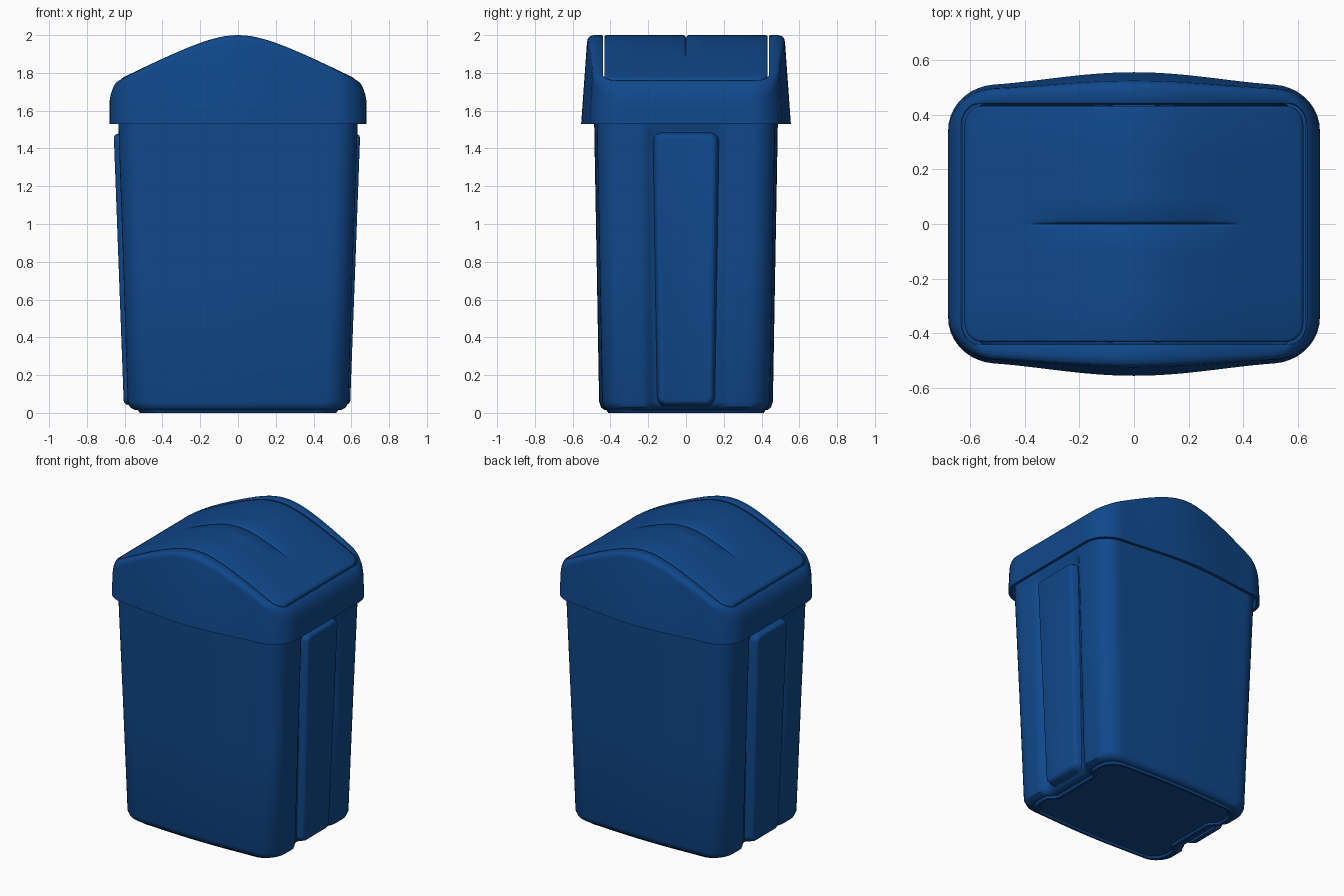
import bpy, bmesh, math

if "Cube" in bpy.data.objects:
    bpy.data.objects.remove(bpy.data.objects["Cube"])

blue = bpy.data.materials.new("bin_blue")
blue.diffuse_color = (0.005, 0.065, 0.26, 1)
blue.use_nodes = True
blue.node_tree.nodes["Principled BSDF"].inputs["Base Color"].default_value = blue.diffuse_color


def smoothstep(a, b, v):
    t = max(0, min(1, (v - a) / (b - a)))
    return t * t * (3 - 2 * t)


def outline(hx, hy, r, bow=0.0, notch=0.0, n=28, arc=9):
    """Rounded rectangle; long sides bow outwards, short sides can have a channel."""
    pts = []
    corners = [(1, -1, -90), (1, 1, 0), (-1, 1, 90), (-1, -1, 180)]
    for k, (sx, sy, a0) in enumerate(corners):
        c = []
        for i in range(arc + 1):
            a = math.radians(a0 + 90 * i / arc)
            c.append((sx * (hx - r) + r * math.cos(a), sy * (hy - r) + r * math.sin(a)))
        pts += c
        nx, ny, _ = corners[(k + 1) % 4]
        a = math.radians(a0 + 90)
        end = (nx * (hx - r) + r * math.cos(a), ny * (hy - r) + r * math.sin(a))
        for i in range(1, n):
            t = i / n
            pts.append((c[-1][0] + (end[0] - c[-1][0]) * t, c[-1][1] + (end[1] - c[-1][1]) * t))
    out = []
    for x, y in pts:
        b = bow * (0.5 + 0.5 * math.cos(math.pi * min(1, abs(x) / 0.64)))
        d = notch * (1 - smoothstep(0.165, 0.225, abs(y))) if abs(x) > hx - 1e-4 else 0
        out.append((x - math.copysign(d, x), y + b * y / hy))
    return out


def loft(name, rings, cap_start=False, cap_end=False, angle=35):
    bm = bmesh.new()
    vr = [[bm.verts.new(p) for p in ring] for ring in rings]
    for a, b in zip(vr, vr[1:]):
        for i in range(len(a)):
            j = (i + 1) % len(a)
            bm.faces.new((a[i], a[j], b[j], b[i]))
    if cap_start:
        bm.faces.new(vr[0][::-1])
    if cap_end:
        bm.faces.new(vr[-1])
    bmesh.ops.remove_doubles(bm, verts=bm.verts, dist=1e-5)
    bmesh.ops.recalc_face_normals(bm, faces=bm.faces)
    me = bpy.data.meshes.new(name)
    bm.to_mesh(me)
    bm.free()
    ob = bpy.data.objects.new(name, me)
    bpy.context.collection.objects.link(ob)
    me.materials.append(blue)
    bpy.ops.object.select_all(action='DESELECT')
    ob.select_set(True)
    bpy.context.view_layer.objects.active = ob
    bpy.ops.object.shade_smooth_by_angle(angle=math.radians(angle))
    return ob


def flat(z, *args):
    return [(x, y, z) for x, y in outline(*args)]


def top(x):
    """Arched height of the lid."""
    return 2.109 - math.sqrt(0.109 ** 2 + 0.268 * x * x)


def arched(drop, end, *args):
    return [(x, y, top(x) - drop - end * (abs(x) / 0.68) ** 6) for x, y in outline(*args)]


# tapered body with foot, side channels and hollow inside
loft("body", [
    flat(0.012, 0.495, 0.37, 0.09, 0.02, 0.05),
    flat(0.0, 0.505, 0.38, 0.10, 0.02, 0.05),
    flat(0.0, 0.52, 0.392, 0.11, 0.02, 0.05),
    flat(0.014, 0.53, 0.40, 0.11, 0.02, 0.05),
    flat(0.017, 0.55, 0.415, 0.11, 0.02, 0.045),
    flat(0.03, 0.572, 0.43, 0.12, 0.02, 0.04),
    flat(0.06, 0.584, 0.44, 0.12, 0.02, 0.035),
    flat(0.80, 0.608, 0.455, 0.12, 0.018, 0.035),
    flat(1.46, 0.631, 0.469, 0.12, 0.016, 0.035),
    flat(1.53, 0.633, 0.47, 0.12, 0.016, 0.01),
    flat(1.60, 0.634, 0.471, 0.12, 0.016, 0.0),
    flat(1.60, 0.610, 0.447, 0.10, 0.016, 0.0),
    flat(1.46, 0.605, 0.445, 0.10, 0.016, 0.035),
    flat(0.05, 0.555, 0.415, 0.10, 0.02, 0.04),
], cap_start=True, cap_end=True)


# raised panel on each short side, turned half round for the other side
def side_panel(name, s, shift):
    rings = []
    for inset, depth in ((-0.008, 0.06), (0.0, 0.03), (0.006, 0.012), (0.013, 0.004), (0.024, 0.0)):
        ring = []
        r = 0.045 - inset
        for cy, cz, a0 in ((1, 1, 0), (-1, 1, 90), (-1, -1, 180), (1, -1, 270)):
            for i in range(8):
                a = math.radians(a0 + 90 * i / 7)
                z = 0.76 + cz * (0.72 - inset - r) + r * math.sin(a)
                t = z / 1.48
                half = 0.147 + 0.023 * t
                y = cy * (half - inset - r) + r * math.cos(a)
                x = 0.596 + 0.055 * t - depth + shift
                ring.append((s * x, s * y, z))
        rings.append(ring)
    loft(name, rings, cap_end=True, angle=45)


side_panel("right_panel", 1, -0.004)
side_panel("left_panel", -1, 0.007)

# arched lid with overhanging rim and door opening
loft("lid", [
    flat(1.62, 0.648, 0.478, 0.14, 0.02),
    flat(1.53, 0.66, 0.486, 0.15, 0.045),
    flat(1.53, 0.68, 0.505, 0.165, 0.05),
    arched(0.035, 0.055, 0.68, 0.494, 0.165, 0.03),
    arched(0.016, 0.045, 0.674, 0.492, 0.16, 0.027),
    arched(0.005, 0.028, 0.662, 0.486, 0.15, 0.022),
    arched(0.0, 0.014, 0.648, 0.474, 0.13, 0.012),
    arched(0.0, 0.008, 0.632, 0.446, 0.08, 0.0),
    arched(0.004, 0.008, 0.627, 0.440, 0.07, 0.0),
    arched(0.06, 0.0, 0.627, 0.440, 0.07, 0.0),
], angle=40)

# swing door with a tapering crease across its middle
edge = arched(0.0, 0.0, 0.608, 0.422, 0.06)
door = [arched(0.06, 0, 0.619, 0.432, 0.065), arched(0.008, 0, 0.619, 0.432, 0.065),
        arched(0.002, 0, 0.615, 0.428, 0.063), edge]
for k, depth in ((0.6, 0), (0.25, 0), (0.03, 0), (0.012, 0.005), (0.0, 0.016)):
    door.append([(x, y * k, z - depth * (1 - smoothstep(0.22, 0.43, abs(x)))) for x, y, z in edge])
loft("swing_door", door, angle=40)
